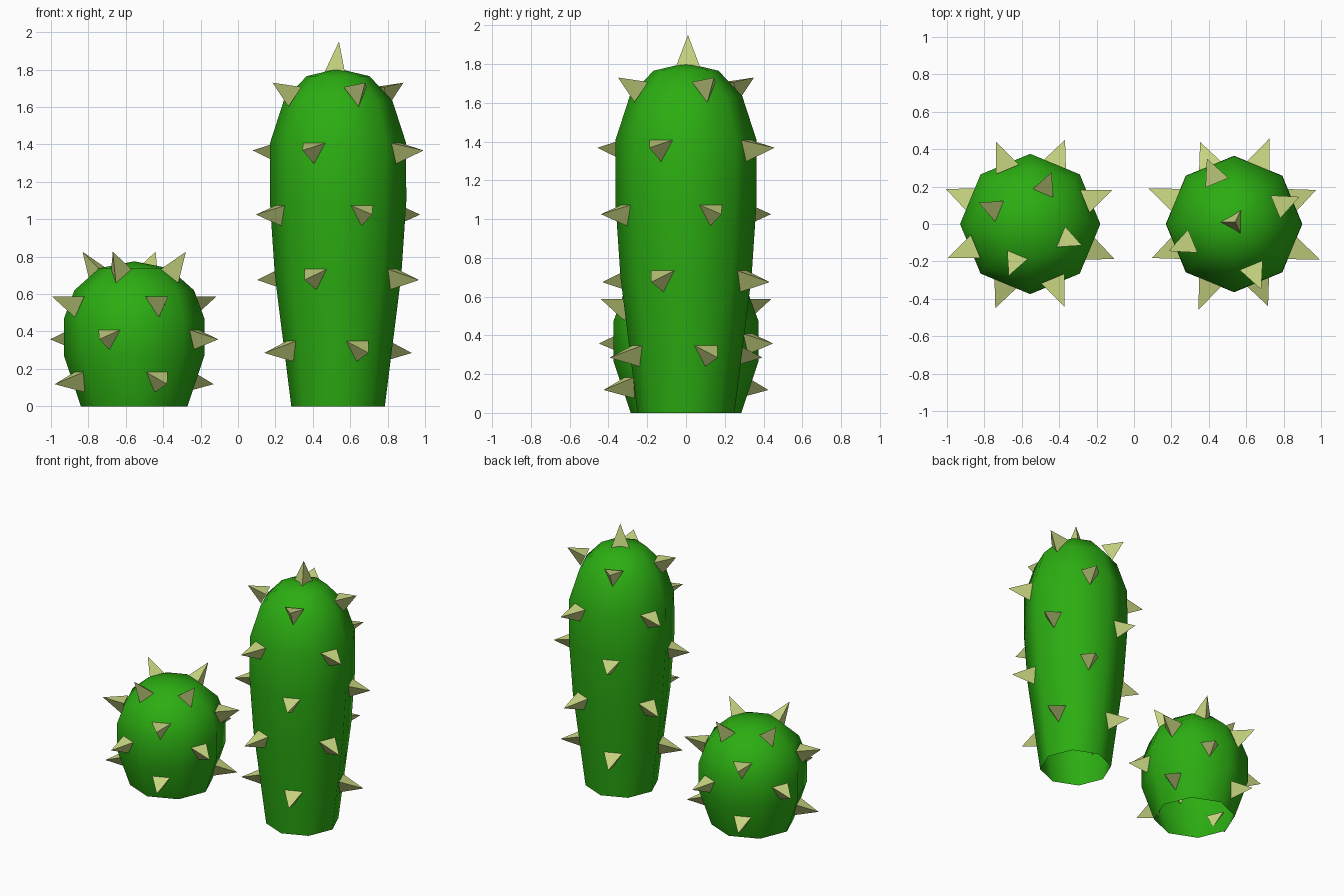
import bpy, bmesh
from math import sin, cos, pi, radians
from mathutils import Vector

if "Cube" in bpy.data.objects:
    bpy.data.objects.remove(bpy.data.objects["Cube"])


def material(name, rgb):
    m = bpy.data.materials.new(name)
    m.diffuse_color = (*rgb, 1)
    m.use_nodes = True
    m.node_tree.nodes["Principled BSDF"].inputs["Base Color"].default_value = m.diffuse_color
    return m


GREEN = material("cactus_green", (0.025, 0.42, 0.006))
STRAW = material("spike_straw", (0.58, 0.67, 0.22))


def finish(bm, name, mat, smooth):
    bmesh.ops.recalc_face_normals(bm, faces=bm.faces)
    me = bpy.data.meshes.new(name)
    bm.to_mesh(me)
    bm.free()
    for p in me.polygons:
        p.use_smooth = smooth
    me.materials.append(mat)
    ob = bpy.data.objects.new(name, me)
    bpy.context.collection.objects.link(ob)


def body(name, cx, profile, top):
    """Eight-sided lathed body, open underneath, closed to a point on top."""
    bm = bmesh.new()
    rings = [[bm.verts.new((cx + r * cos(k * pi / 4), r * sin(k * pi / 4), z))
              for k in range(8)] for r, z in profile]
    tip = bm.verts.new((cx, 0, top))
    for k in range(8):
        n = (k + 1) % 8
        for a, b in zip(rings, rings[1:]):
            bm.faces.new((a[k], a[n], b[n], b[k]))
        bm.faces.new((rings[-1][k], rings[-1][n], tip))
    finish(bm, name, GREEN, True)


def spike(bm, base, tip, down, radius=0.077):
    """Three-sided pyramid with one base corner towards 'down'."""
    axis = (tip - base).normalized()
    d = (down - axis * down.dot(axis)).normalized()
    s = axis.cross(d)
    c = [bm.verts.new(base + radius * (d * cos(a) + s * sin(a)))
         for a in (0, 2 * pi / 3, 4 * pi / 3)]
    t = bm.verts.new(tip)
    bm.faces.new(c)
    for i in range(3):
        bm.faces.new((c[i], c[(i + 1) % 3], t))


def spikes(name, cx, layers, crown=None):
    """Layers of four spikes, each layer turned by one face of the body."""
    bm = bmesh.new()
    for i, (r0, z0, r1, z1) in enumerate(layers):
        for k in range(4):
            a = radians(22.5 + 45 * (i % 2) + 90 * k)
            spike(bm, Vector((cx + r0 * cos(a), r0 * sin(a), z0)),
                  Vector((cx + r1 * cos(a), r1 * sin(a), z1)), Vector((0, 0, -1)))
    if crown:
        spike(bm, Vector((cx, 0.01, crown[0])), Vector((cx + 0.005, 0.01, crown[1])),
              Vector((-1, 0, 0)))
    finish(bm, name, STRAW, False)


# Tall column cactus
TALL = 0.535
body("tall_cactus_body", TALL,
     [(0.25, 0), (0.338, 0.7), (0.365, 1.1), (0.363, 1.41), (0.29, 1.635), (0.168, 1.765)], 1.805)
spikes("tall_cactus_spikes", TALL,
       [(0.26, 0.312, 0.427, 0.285), (0.305, 0.697, 0.468, 0.675),
        (0.325, 1.037, 0.475, 1.025), (0.33, 1.37, 0.495, 1.368),
        (0.255, 1.672, 0.379, 1.73)], (1.775, 1.95))

# Small round cactus
SMALL = -0.555
body("small_cactus_body", SMALL,
     [(0.285, 0), (0.375, 0.27), (0.375, 0.47), (0.32, 0.62), (0.187, 0.738)], 0.775)
spikes("small_cactus_spikes", SMALL,
       [(0.3, 0.15, 0.46, 0.118), (0.335, 0.373, 0.487, 0.358),
        (0.325, 0.55, 0.477, 0.588), (0.193, 0.697, 0.299, 0.826)])
